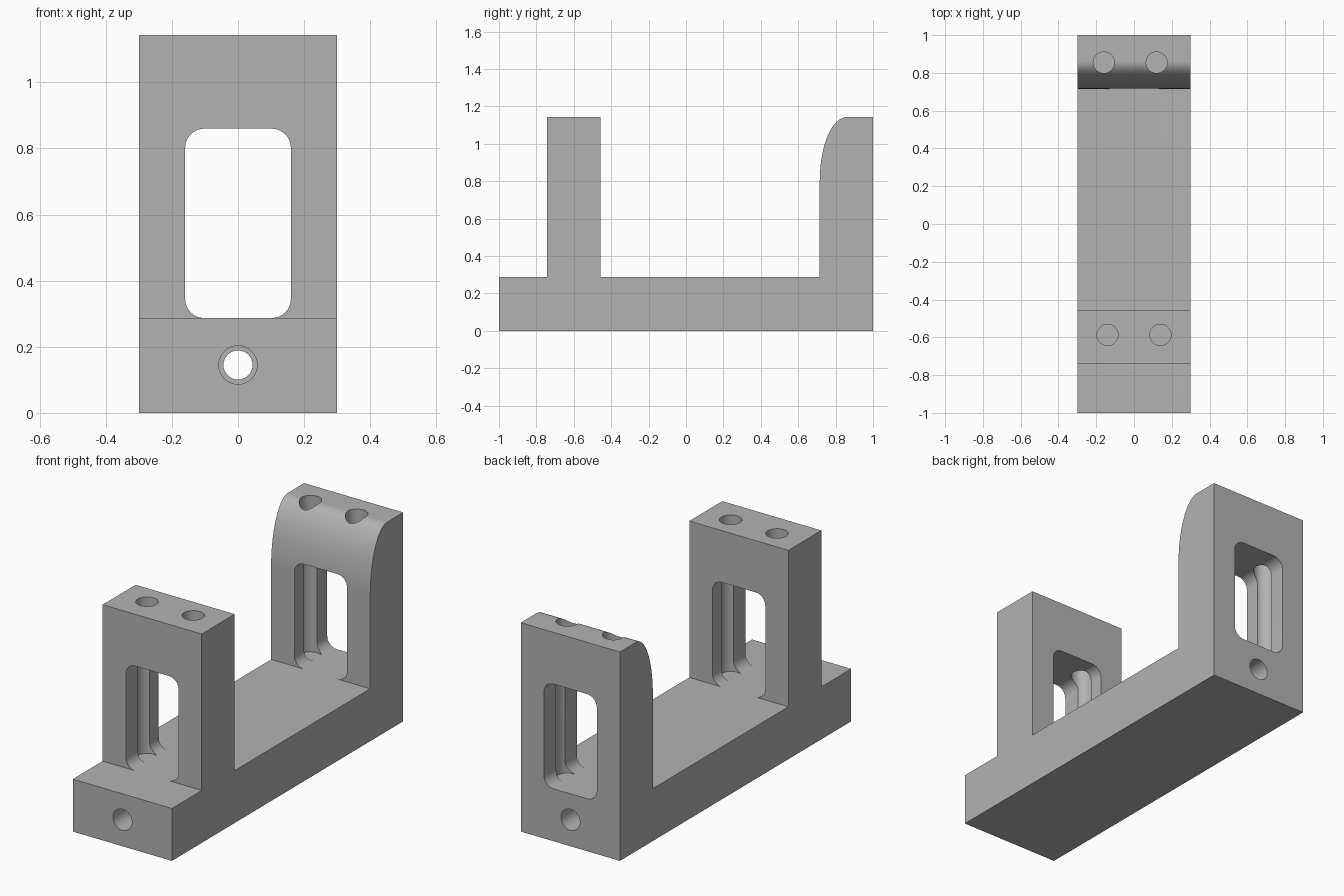
import bpy, bmesh
from math import sin, cos, pi
from mathutils import Vector

cube = bpy.data.objects.get("Cube")
if cube:
    bpy.data.objects.remove(cube, do_unlink=True)

HALF_W, FLOOR, TOP = 0.30, 0.287, 1.143
FRONT_Y = (-0.742, -0.457)   # front post
BACK_Y = (0.715, 1.0)        # back post

grey = bpy.data.materials.new("plain grey")
grey.use_nodes = True
grey.diffuse_color = (0.45, 0.45, 0.45, 1)
grey.node_tree.nodes["Principled BSDF"].inputs["Base Color"].default_value = (0.45, 0.45, 0.45, 1)


def arc(cx, cy, rx, ry, start, end, steps):
    angles = [start + (end - start) * i / steps for i in range(steps + 1)]
    return [(cx + rx * cos(a), cy + ry * sin(a)) for a in angles]


def extrude(name, points, offset):
    """Solid made by sweeping a closed 3D outline along an offset."""
    bm = bmesh.new()
    face = bm.faces.new([bm.verts.new(p) for p in points])
    grown = bmesh.ops.extrude_face_region(bm, geom=[face])["geom"]
    bmesh.ops.translate(bm, vec=Vector(offset),
                        verts=[g for g in grown if isinstance(g, bmesh.types.BMVert)])
    bmesh.ops.recalc_face_normals(bm, faces=bm.faces)
    mesh = bpy.data.meshes.new(name)
    bm.to_mesh(mesh)
    bm.free()
    mesh.materials.append(grey)
    obj = bpy.data.objects.new(name, mesh)
    bpy.context.collection.objects.link(obj)
    return obj


def cut(target, cutter):
    cutter.hide_render = True
    mod = target.modifiers.new("cut", 'BOOLEAN')
    mod.operation, mod.solver, mod.object = 'DIFFERENCE', 'EXACT', cutter
    bpy.context.view_layer.objects.active = target
    bpy.ops.object.modifier_apply(modifier=mod.name)
    bpy.data.objects.remove(cutter, do_unlink=True)


# Base with two upright posts, the back one rounded on its inner top edge
side = [(-1, 0), (1, 0), (1, TOP)]
side += arc(0.86, 0.80, 0.145, TOP - 0.80, pi / 2, pi, 24)
side += [(BACK_Y[0], FLOOR), (FRONT_Y[1], FLOOR), (FRONT_Y[1], TOP),
         (FRONT_Y[0], TOP), (FRONT_Y[0], FLOOR), (-1, FLOOR)]
bracket = extrude("bracket_body", [(-HALF_W, y, z) for y, z in side], (2 * HALF_W, 0, 0))

# Rounded window through each post
r, w, low, high = 0.058, 0.16, FLOOR, 0.86
window = []
for i, (x, z) in enumerate([(w - r, high - r), (r - w, high - r),
                            (r - w, low + r), (w - r, low + r)]):
    window += arc(x, z, r, r, i * pi / 2, (i + 1) * pi / 2, 8)
for y0, y1 in (FRONT_Y, BACK_Y):
    cut(bracket, extrude("window_cutter", [(x, y0 - 0.05, z) for x, z in window],
                         (0, y1 - y0 + 0.1, 0)))

# Pair of holes drilled down through each post to the floor
for x, y in ((-0.14, -0.587), (0.14, -0.587), (-0.16, 0.855), (0.12, 0.855)):
    ring = arc(x, y, 0.056, 0.056, 0, 2 * pi, 32)[:-1]
    cut(bracket, extrude("drill_cutter", [(px, py, FLOOR) for px, py in ring], (0, 0, 1)))

# Lengthwise bore, wider at both ends
for radius, y0, length in ((0.044, -1.1, 2.2), (0.058, -1.1, 0.4), (0.058, 0.7, 0.4)):
    ring = arc(0, 0.145, radius, radius, 0, 2 * pi, 32)[:-1]
    cut(bracket, extrude("bore_cutter", [(x, y0, z) for x, z in ring], (0, length, 0)))

# Smooth curved walls, sharp edges elsewhere
bpy.ops.object.select_all(action='DESELECT')
bracket.select_set(True)
bpy.context.view_layer.objects.active = bracket
bpy.ops.object.shade_smooth_by_angle(angle=pi / 6)
